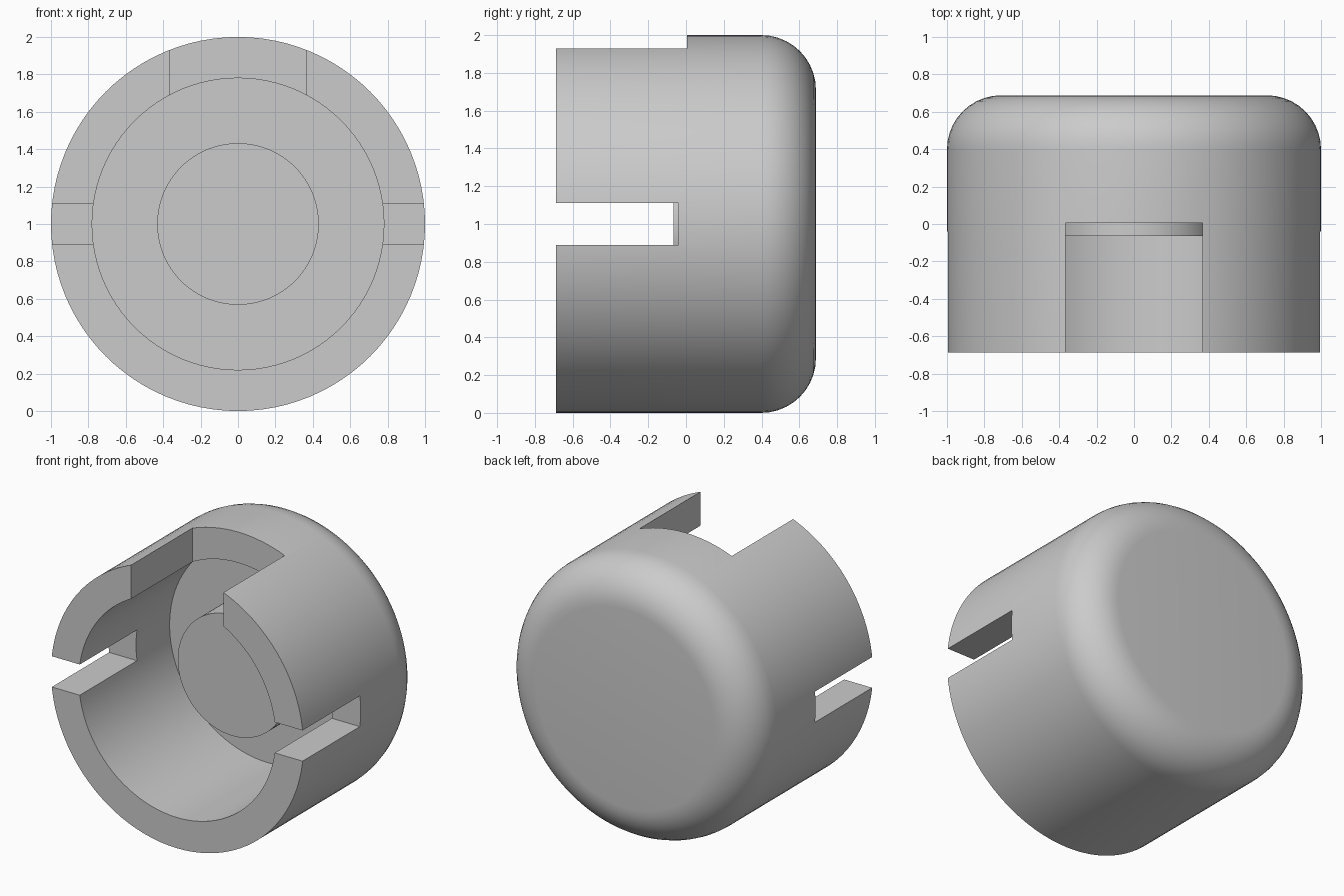
import bpy
import bmesh
from math import sin, cos, radians, tau
from mathutils import Matrix, Vector

cube = bpy.data.objects.get("Cube")
if cube:
    bpy.data.objects.remove(cube, do_unlink=True)

SEGMENTS = 96
CENTRE = Vector((0, 0, 1))
RADIUS, BORE, BOSS = 1.0, 0.78, 0.432
FRONT, BACK, FLOOR, BOSS_FRONT = -0.688, 0.688, 0.34, -0.065
FILLET = 0.29

grey = bpy.data.materials.new("plain grey")
grey.use_nodes = True
colour = (0.6, 0.6, 0.6, 1)
grey.diffuse_color = colour
grey.node_tree.nodes["Principled BSDF"].inputs["Base Color"].default_value = colour


def make_object(name, bm):
    mesh = bpy.data.meshes.new(name)
    bm.to_mesh(mesh)
    bm.free()
    obj = bpy.data.objects.new(name, mesh)
    bpy.context.collection.objects.link(obj)
    mesh.materials.append(grey)
    return obj


def lathe(name, profile):
    """Spin (radius, y) points around the y axis."""
    bm = bmesh.new()
    verts = [bm.verts.new((r, y, CENTRE.z)) for r, y in profile]
    edges = [bm.edges.new(pair) for pair in zip(verts, verts[1:])]
    bmesh.ops.spin(bm, geom=verts + edges, cent=CENTRE, axis=(0, 1, 0),
                   angle=tau, steps=SEGMENTS)
    bmesh.ops.remove_doubles(bm, verts=bm.verts, dist=0.0001)
    bmesh.ops.recalc_face_normals(bm, faces=bm.faces)
    return make_object(name, bm)


def cut_box(target, low, high):
    """Subtract a box given by two opposite corners."""
    low, high = Vector(low), Vector(high)
    bm = bmesh.new()
    matrix = Matrix.Translation((low + high) / 2) @ Matrix.Diagonal((*(high - low), 1))
    bmesh.ops.create_cube(bm, size=1, matrix=matrix)
    cutter = make_object("cutter", bm)
    cutter.hide_render = True
    mod = target.modifiers.new("cut", "BOOLEAN")
    mod.operation = "DIFFERENCE"
    mod.solver = "EXACT"
    mod.object = cutter
    bpy.context.view_layer.objects.active = target
    bpy.ops.object.modifier_apply(modifier=mod.name)
    bpy.data.objects.remove(cutter, do_unlink=True)


# Cup with a rounded closed end and a central boss inside
rounded = [(RADIUS - FILLET + FILLET * cos(radians(a)),
            BACK - FILLET + FILLET * sin(radians(a))) for a in range(0, 91, 9)]
cup = lathe("cup_body", [(0, BOSS_FRONT), (BOSS, BOSS_FRONT), (BOSS, FLOOR),
                         (BORE, FLOOR), (BORE, FRONT), (RADIUS, FRONT)]
            + rounded + [(0, BACK)])

# Side slots, through the wall only
for x in (-0.85, 0.85):
    cut_box(cup, (x - 0.25, -1, 0.89), (x + 0.25, -0.04, 1.11))

# Wide notch in the top of the wall
cut_box(cup, (-0.366, -1, 1.55), (0.366, 0.005, 2.2))

# Smooth round surfaces with crisp edges
bpy.ops.object.select_all(action="DESELECT")
cup.select_set(True)
bpy.context.view_layer.objects.active = cup
bpy.ops.object.shade_smooth_by_angle(angle=radians(30))
